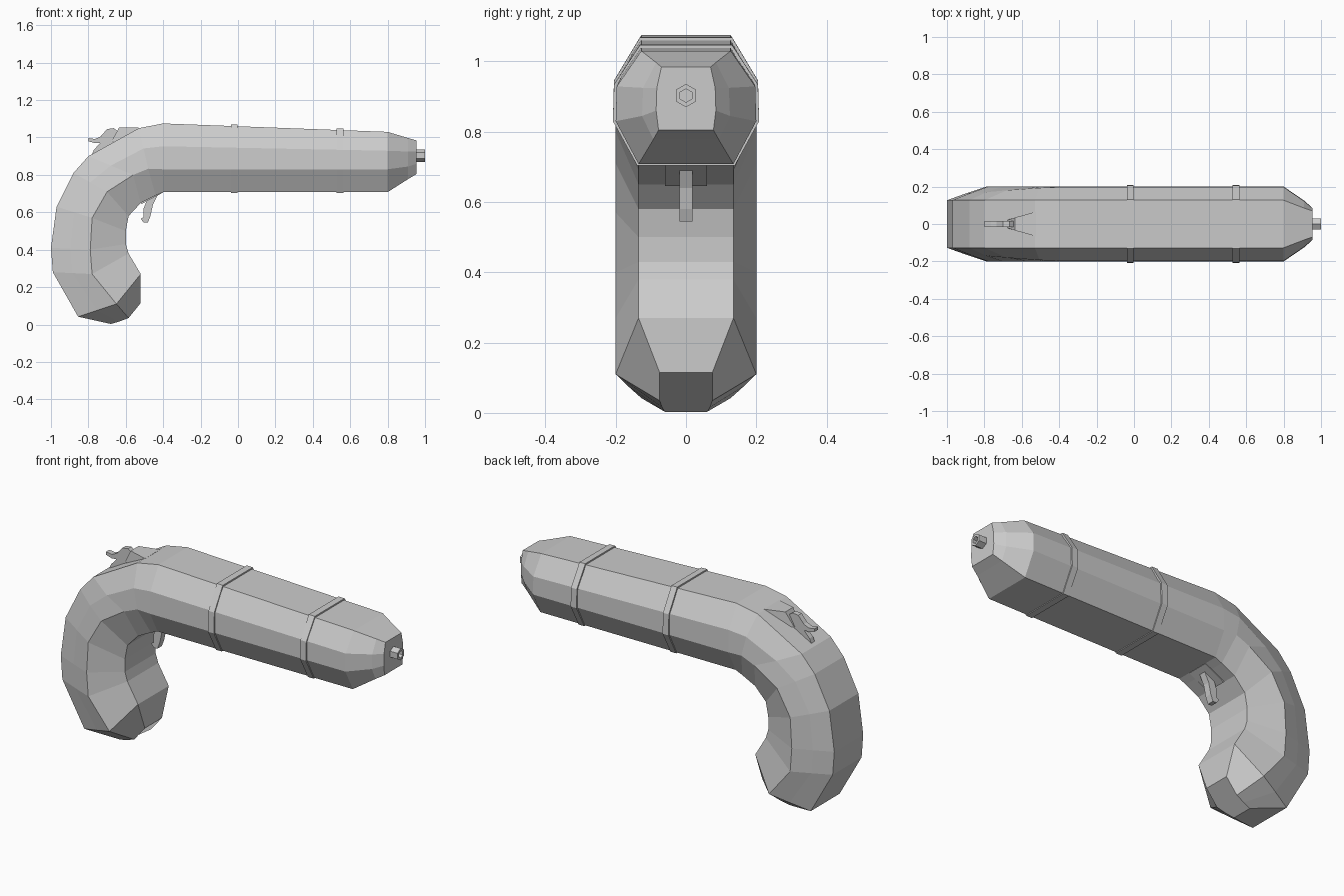
import bpy, bmesh, math
from mathutils import Vector

if "Cube" in bpy.data.objects:
    bpy.data.objects.remove(bpy.data.objects["Cube"])


def make(name, verts, faces):
    me = bpy.data.meshes.new(name)
    bm = bmesh.new()
    vs = [bm.verts.new(v) for v in verts]
    for f in faces:
        bm.faces.new([vs[i] for i in f])
    bmesh.ops.recalc_face_normals(bm, faces=bm.faces)
    bm.to_mesh(me)
    bm.free()
    ob = bpy.data.objects.new(name, me)
    bpy.context.collection.objects.link(ob)
    return ob


def loft(name, rings):
    """Skin half sections of four (x, half width, z) points, mirrored to octagons."""
    verts = []
    for r in rings:
        verts += [(x, -w, z) for x, w, z in r]
        verts += [(x, w, z) for x, w, z in reversed(r)]
    faces = [[k * 8 + i, k * 8 + (i + 1) % 8, k * 8 + 8 + (i + 1) % 8, k * 8 + 8 + i]
             for k in range(len(rings) - 1) for i in range(8)]
    n = len(verts)
    faces += [list(range(8)), list(range(n - 8, n))]
    return make(name, verts, faces)


def prism(name, profile, w):
    """Extrude an x/z outline across y; w is one half width or one per point."""
    n = len(profile)
    ws = w if isinstance(w, list) else [w] * n
    verts = [(x, -h, z) for (x, z), h in zip(profile, ws)]
    verts += [(x, h, z) for (x, z), h in zip(profile, ws)]
    faces = [list(range(n)), list(range(n, 2 * n))]
    faces += [[i, (i + 1) % n, n + (i + 1) % n, n + i] for i in range(n)]
    return make(name, verts, faces)


def section(outer, low, inner, hi_w, t=0.5):
    hx, hz = [a + (b - a) * t for a, b in zip(outer, low)]
    return [(outer[0], .127, outer[1]), (hx, hi_w, hz),
            (low[0], .2, low[1]), (inner[0], .135, inner[1])]


def barrel(x, d=0.0):
    top = 1.075 - 0.0375 * (x + 0.4)
    return [(x, .127 + d * .5, top + d), (x, .197 + d, .945 - .02 * x),
            (x, .2 + d, .83), (x, .135 + d * .5, .708 - d * .5)]


# body: rounded grip end, curved grip, barrel and tapered nose
body = [
    [(-.68, .06, .003), (-.635, .068, .016), (-.585, .075, .035), (-.52, .075, .115)],
    section((-.855, .042), (-.65, .11), (-.52, .27), .165),
    section((-.99, .28), (-.78, .27), (-.585, .38), .165),
    section((-1, .41), (-.79, .4), (-.60, .43), .165),
    section((-.97, .63), (-.78, .57), (-.60, .50), .165),
    section((-.88, .81), (-.70, .71), (-.585, .58), .17),
    section((-.80, .90), (-.56, .80), (-.52, .65), .18),
    section((-.53, 1.05), (-.48, .833), (-.44, .69), .193),
    barrel(-.4), barrel(.8),
    [(.91, .085, .997), (.91, .122, .925), (.91, .125, .845), (.91, .093, .778)],
    [(.955, .07, .984), (.955, .083, .925), (.955, .085, .86), (.955, .078, .805)],
]
loft("pistol_body", body)

# two barrel bands
for i, x in enumerate((-.02, .545)):
    loft(f"barrel_band_{i + 1}", [barrel(x - .018, .008), barrel(x + .018, .008)])

# hexagonal muzzle with a bore
verts, faces = [], []
for x, r in ((.94, .033), (1.0, .033), (1.0, .019), (.96, .019)):
    verts += [(x, r * math.sin(a * math.pi / 3), .903 + r * math.cos(a * math.pi / 3))
              for a in range(6)]
for k in range(3):
    faces += [[k * 6 + i, k * 6 + (i + 1) % 6, k * 6 + 6 + (i + 1) % 6, k * 6 + 6 + i]
              for i in range(6)]
faces += [list(range(6)), list(range(18, 24))]
make("muzzle", verts, faces)

# trigger plate and curved trigger
prism("trigger_plate", [(-.40, .72), (-.40, .706), (-.515, .645), (-.54, .68)], .06)
prism("trigger", [(-.425, .70), (-.455, .64), (-.468, .58), (-.482, .545), (-.505, .545),
                  (-.52, .565), (-.505, .575), (-.505, .62), (-.485, .67), (-.47, .70)], .019)

# flared hammer seat
prism("hammer_seat", [(-.68, .975), (-.635, 1.054), (-.525, 1.052), (-.56, .98)],
      [.02, .035, .066, .066])

# hammer with spur
prism("hammer", [(-.62, 1.0), (-.645, 1.035), (-.665, 1.05), (-.70, 1.045), (-.735, 1.005),
                 (-.765, .992), (-.80, .997), (-.80, .98), (-.765, .97), (-.735, .972),
                 (-.77, .935), (-.785, .90), (-.70, .94)], .015)
